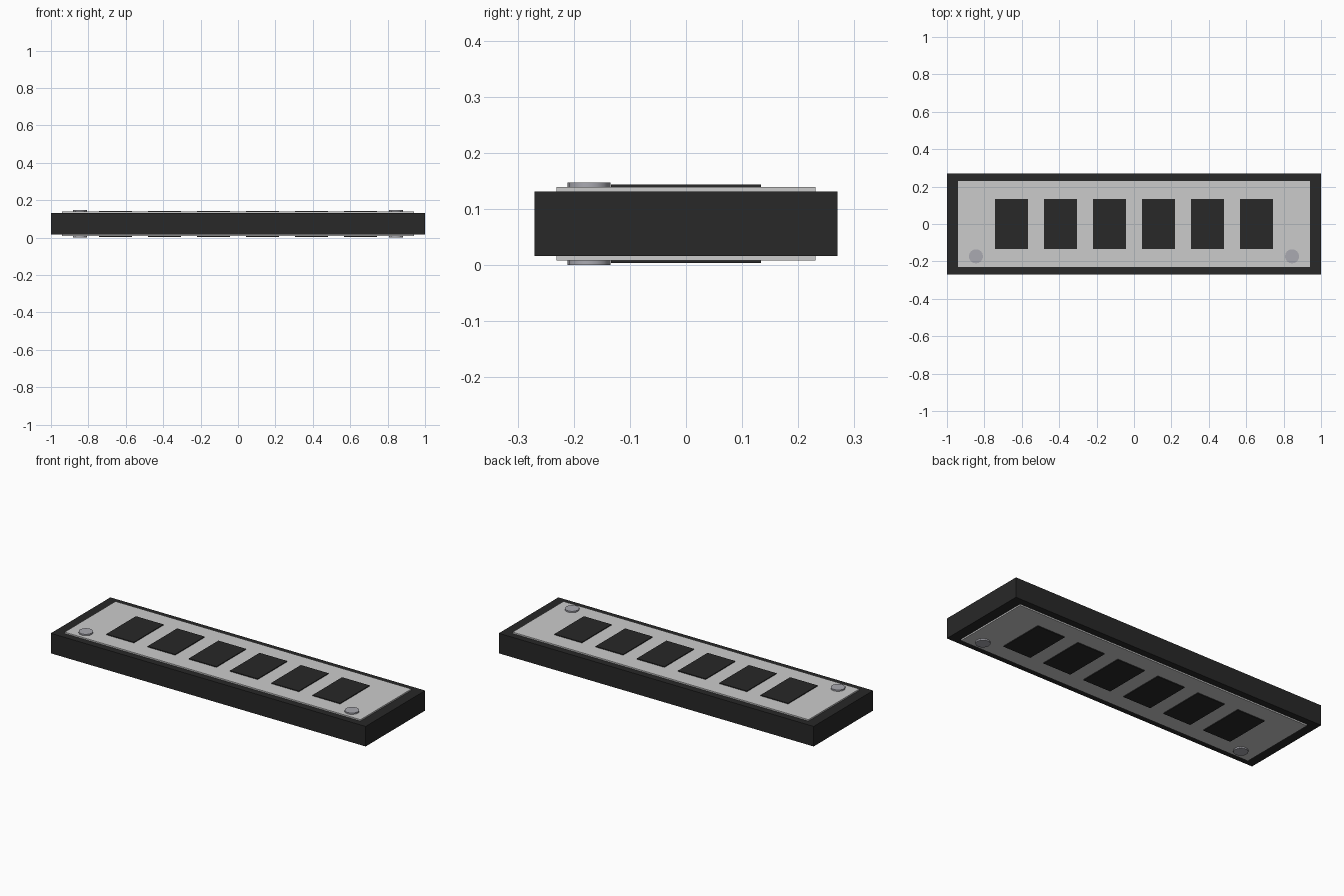
import bpy

if "Cube" in bpy.data.objects:
    bpy.data.objects.remove(bpy.data.objects["Cube"])

MID = 0.0735  # centre height; both faces mirror about it


def material(name, rgb):
    m = bpy.data.materials.new(name)
    m.diffuse_color = (*rgb, 1)
    m.use_nodes = True
    m.node_tree.nodes["Principled BSDF"].inputs["Base Color"].default_value = m.diffuse_color
    return m


dark = material("dark_casing", (0.021, 0.021, 0.021))
pale = material("pale_panel", (0.65, 0.65, 0.62))
steel = material("steel", (0.40, 0.40, 0.44))


def box(name, x, y, z0, z1, sx, sy, mat):
    bpy.ops.mesh.primitive_cube_add(size=1, location=(x, y, (z0 + z1) / 2))
    o = bpy.context.object
    o.name = name
    o.scale = (sx, sy, z1 - z0)
    bpy.ops.object.transform_apply(location=False, rotation=False, scale=True)
    o.data.materials.append(mat)


# Casing slab
box("casing", 0, 0, MID - 0.0575, MID + 0.0575, 2.0, 0.54, dark)

for side, s in (("top", 1), ("bottom", -1)):
    def span(a, b):
        return sorted((MID + s * a, MID + s * b))

    # Raised face panel
    box(f"{side}_panel", 0, 0, *span(0.05, 0.0655), 1.88, 0.462, pale)

    # Row of six dark windows
    for i in range(6):
        box(f"{side}_window_{i + 1}", (i - 2.5) * 0.262, 0,
            *span(0.06, 0.0702), 0.175, 0.268, dark)

    # Two bolt heads near the front corners
    for label, x in (("left", -0.845), ("right", 0.845)):
        z0, z1 = span(0.06, MID)
        bpy.ops.mesh.primitive_cylinder_add(
            vertices=16, radius=0.038, depth=z1 - z0,
            location=(x, -0.173, (z0 + z1) / 2))
        bolt = bpy.context.object
        bolt.name = f"{side}_bolt_{label}"
        bolt.data.materials.append(steel)
        bpy.ops.object.shade_smooth_by_angle()
